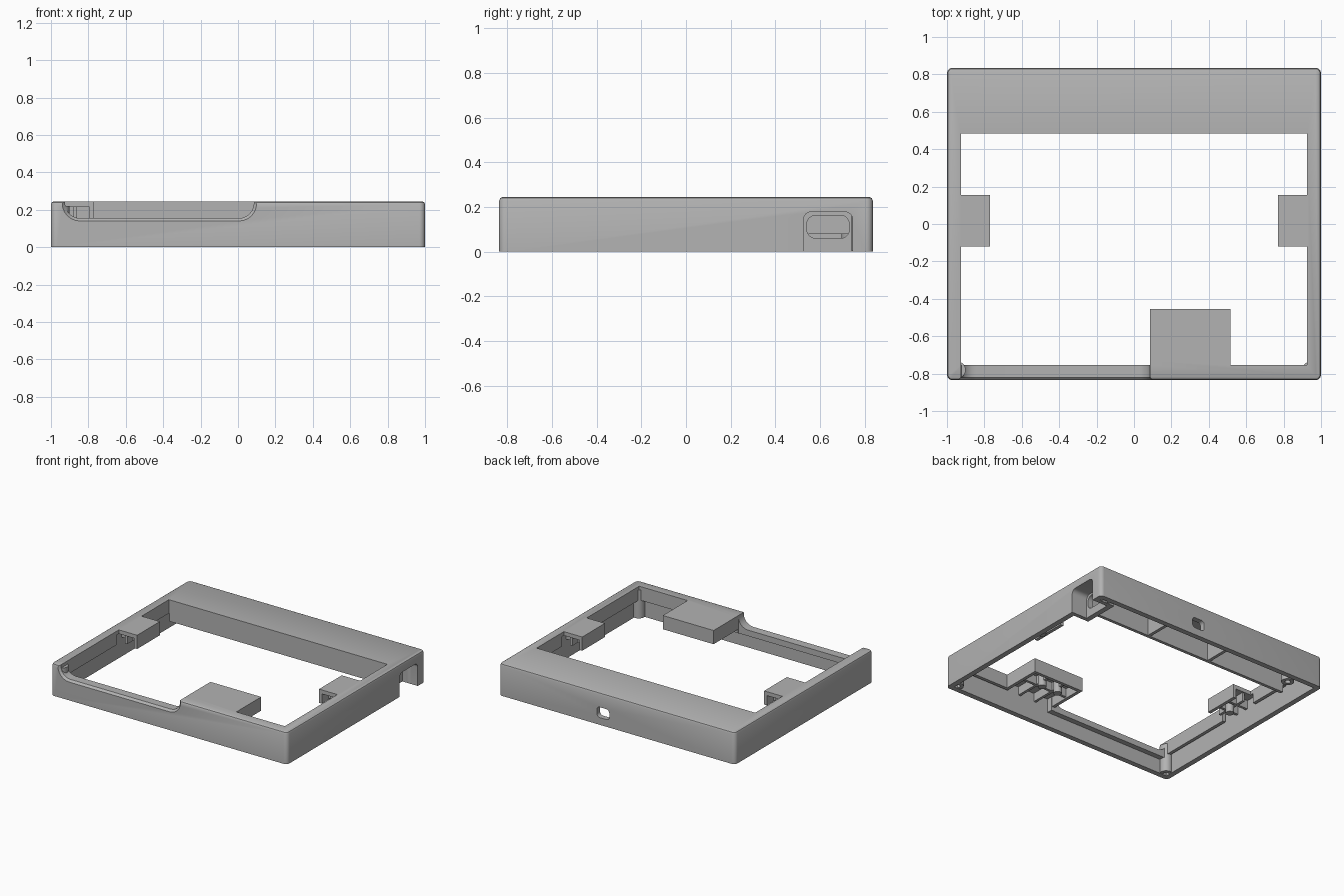
import bpy, bmesh, math
from mathutils import Vector

cube = bpy.data.objects.get("Cube")
if cube:
    bpy.data.objects.remove(cube, do_unlink=True)

grey = bpy.data.materials.new("mid_grey")
grey.use_nodes = True
grey.diffuse_color = (0.45, 0.45, 0.45, 1)
grey.node_tree.nodes["Principled BSDF"].inputs["Base Color"].default_value = grey.diffuse_color

W, D, H = 1.0, 0.835, 0.245      # half width, half depth, height
WALL, ROOF, LIP = 0.04, 0.215, 0.14


def finish(name, bm):
    bmesh.ops.recalc_face_normals(bm, faces=bm.faces)
    mesh = bpy.data.meshes.new(name)
    bm.to_mesh(mesh)
    bm.free()
    mesh.materials.append(grey)
    ob = bpy.data.objects.new(name, mesh)
    bpy.context.collection.objects.link(ob)
    return ob


def loft(name, rings):
    """Closed solid through rings of matching points."""
    bm = bmesh.new()
    loops = [[bm.verts.new(p) for p in ring] for ring in rings]
    n = len(loops[0])
    for a, b in zip(loops, loops[1:]):
        for i in range(n):
            bm.faces.new((a[i], a[(i + 1) % n], b[(i + 1) % n], b[i]))
    bm.faces.new(loops[0])
    bm.faces.new(loops[-1])
    return finish(name, bm)


def prism(name, pts, z0, z1):
    return loft(name, [[(x, y, z) for x, y in pts] for z in (z0, z1)])


def box(name, x0, x1, y0, y1, z0, z1):
    return prism(name, [(x0, y0), (x1, y0), (x1, y1), (x0, y1)], z0, z1)


def cylinder(name, x, y, r, z0, z1, n=24):
    ring = [(x + r * math.cos(math.tau * i / n), y + r * math.sin(math.tau * i / n)) for i in range(n)]
    return prism(name, ring, z0, z1)


def rounded(u0, u1, v0, v1, r, n=6):
    """Rounded rectangle as 2D points."""
    pts = []
    corners = [(u1 - r, v1 - r), (u0 + r, v1 - r), (u0 + r, v0 + r), (u1 - r, v0 + r)]
    for k, (u, v) in enumerate(corners):
        for i in range(n + 1):
            a = math.pi / 2 * (k + i / n)
            pts.append((u + r * math.cos(a), v + r * math.sin(a)))
    return pts


def combine(target, other, operation):
    mod = target.modifiers.new("combine", 'BOOLEAN')
    mod.operation, mod.object, mod.solver = operation, other, 'EXACT'
    bpy.context.view_layer.objects.active = target
    bpy.ops.object.modifier_apply(modifier=mod.name)
    bpy.data.objects.remove(other, do_unlink=True)


def cut(target, other):
    combine(target, other, 'DIFFERENCE')


def opening(g):
    """Top window outline with side tabs and front block, grown by g."""
    x, t, y0, y1 = 0.925 + g, 0.77 + g, -0.755 - g, 0.485 + g
    a, b = -0.12 - g, 0.155 + g
    return [(-x, y0), (0.085 + g, y0), (0.085 + g, -0.455 - g), (0.515 - g, -0.455 - g),
            (0.515 - g, y0), (x, y0), (x, a), (t, a), (t, b), (x, b), (x, y1),
            (-x, y1), (-x, b), (-t, b), (-t, a), (-x, a)]


# Outer shell with rounded corners and softened top edge
def outline(inset, z):
    return [(x, y, z) for x, y in rounded(-W + inset, W - inset, -D + inset, D - inset, 0.03 - inset)]


frame = loft("case_frame", [outline(0, 0), outline(0, H - 0.016), outline(0.005, H - 0.005), outline(0.016, H)])

# Hollow underside, leaving a skirt round the window and a solid front ledge
cavity = box("cavity", -W + WALL, W - WALL, -D + WALL, D - WALL, -0.1, ROOF)
cut(cavity, prism("skirt_space", opening(0.025), LIP, 0.4))
lower = box("lower_space", -W + WALL, W - WALL, -D + WALL, D - WALL, -0.1, LIP - 0.001)
bpy.data.objects.remove(lower, do_unlink=True)
cut(cavity, box("ledge_space", -1.1, 0.115, -0.9, -0.753, 0.11, 0.4))
cut(frame, cavity)
cut(frame, prism("window", opening(0), -0.2, 0.5))


# Finger notch in the front edge, flared outward
def notch(y, g):
    return [(x, y, z) for x, z in rounded(-0.925 - g, 0.085 + g, 0.155 - g, 0.5, 0.08 + g)]


cut(frame, loft("notch", [notch(-0.86, 0.04), notch(-0.82, 0), notch(-0.73, 0)]))

# Connector pocket in the right-hand end wall
combine(frame, box("pocket_block", 0.83, 0.98, 0.495, 0.775, 0.0, 0.225), 'UNION')


def side_plug(name, x0, x1, pts):
    return loft(name, [[(x, y, z) for y, z in pts] for x in (x0, x1)])


cut(frame, side_plug("pocket", 0.87, 1.1, rounded(0.525, 0.745, -0.2, 0.178, 0.035)))
cut(frame, side_plug("port", 0.7, 0.95, rounded(0.54, 0.73, 0.06, 0.163, 0.04)))

# Small rounded hole in the back wall
hole = rounded(0.065, 0.17, 0.055, 0.135, 0.025)
cut(frame, loft("back_hole", [[(x, y, z) for x, z in hole] for y in (0.75, 0.9)]))

# Hollow screw posts in the corners
for i, (x, y) in enumerate([(-0.945, -0.78), (0.945, -0.78), (-0.77, 0.74), (0.92, 0.785)]):
    post = cylinder("screw_post_%d" % i, x, y, 0.045, 0.004, ROOF + 0.005)
    cut(post, cylinder("screw_hole", x, y, 0.02, -0.1, 0.15))

# Deep rear beam and its cross ribs
box("rear_beam", -0.92, 0.82, 0.486, 0.51, 0.08, ROOF + 0.005)
for i, x in enumerate((-0.25, 0.29)):
    box("rear_rib_%d" % i, x - 0.012, x + 0.012, 0.5, 0.8, 0.08, ROOF + 0.005)

# Ribs and pegs beneath the side tabs
for side, s in (("right", -1), ("left", 1)):
    for y in (-0.03, 0.07):
        xs = sorted((s * 0.785, s * 0.97))
        box(side + "_tab_rib", xs[0], xs[1], y - 0.01, y + 0.01, LIP + 0.01, ROOF + 0.005)
    xs = sorted((s * 0.86, s * 0.88))
    box(side + "_tab_spine", xs[0], xs[1], -0.11, 0.145, LIP + 0.01, ROOF + 0.005)
    cylinder(side + "_tab_peg", s * 0.85, 0.02, 0.03, 0.1, ROOF + 0.005)

# Ribs and pegs beneath the front block
for i, x in enumerate((0.23, 0.37)):
    box("block_rib_%d" % i, x - 0.01, x + 0.01, -0.8, -0.465, LIP + 0.01, ROOF + 0.005)
    cylinder("block_peg_%d" % i, x, -0.55, 0.03, 0.11, ROOF + 0.005)
box("block_cross_rib", 0.1, 0.5, -0.62, -0.6, LIP + 0.01, ROOF + 0.005)

# Smooth the curved faces, keep the edges crisp
for ob in bpy.context.scene.objects:
    if ob.type == 'MESH' and grey.name in ob.data.materials:
        bpy.ops.object.select_all(action='DESELECT')
        ob.select_set(True)
        bpy.context.view_layer.objects.active = ob
        bpy.ops.object.shade_smooth_by_angle(angle=math.radians(30))
